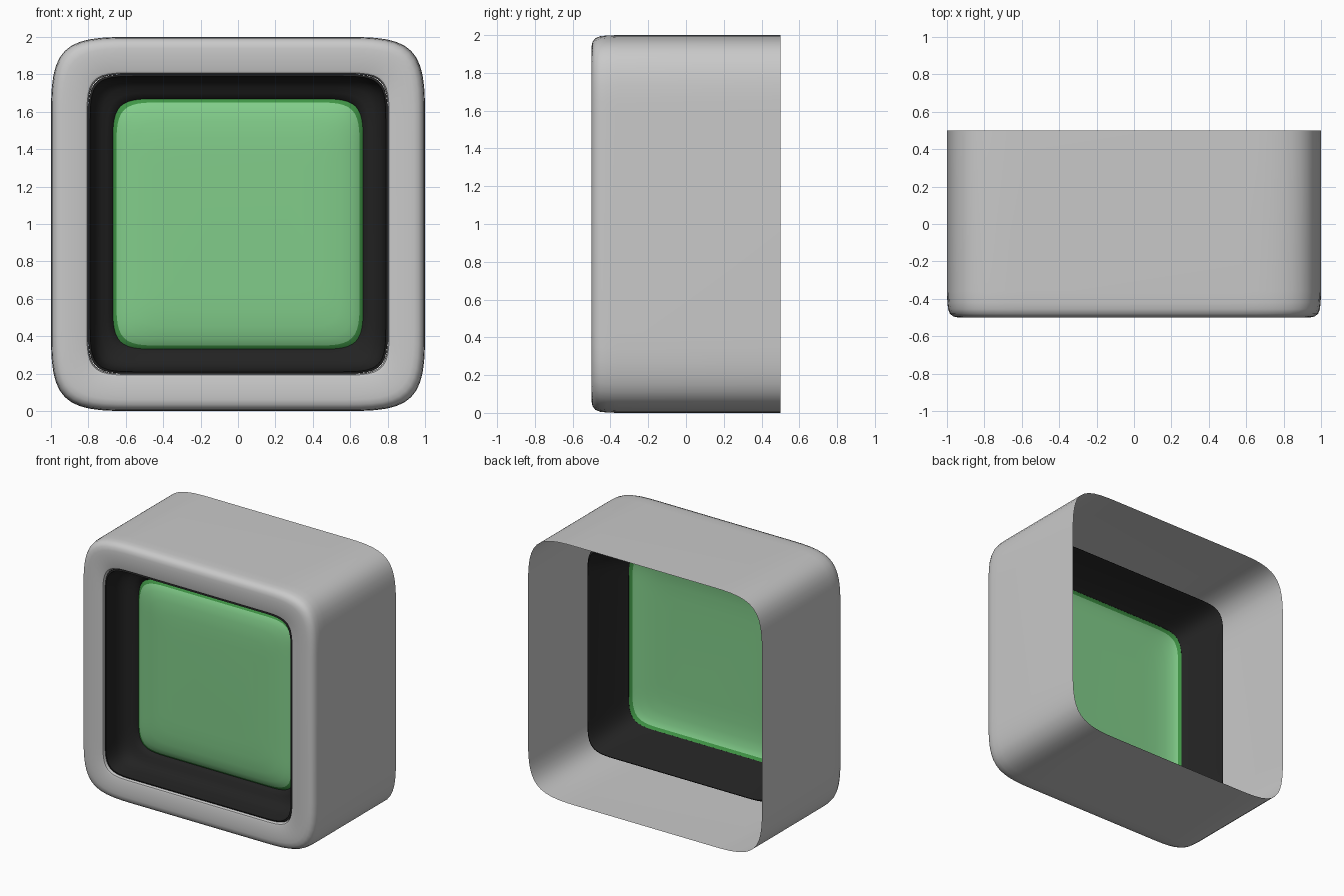
import bpy, bmesh, math

if "Cube" in bpy.data.objects:
    bpy.data.objects.remove(bpy.data.objects["Cube"])


def material(name, rgb):
    m = bpy.data.materials.new(name)
    m.diffuse_color = (*rgb, 1)
    m.use_nodes = True
    m.node_tree.nodes["Principled BSDF"].inputs["Base Color"].default_value = m.diffuse_color
    return m


GREY = material("grey casing", (0.585, 0.585, 0.585))
BLACK = material("black bezel", (0.016, 0.016, 0.016))
GREEN = material("light green screen", (0.222, 0.61, 0.254))
DARK_GREEN = material("dark green edge", (0.05, 0.30, 0.06))
SEG = 12


def squircle(half, corner):
    """Square outline (x, z) with softly curved corners, counter-clockwise from the front."""
    pts = []
    for q in range(4):
        ca, sa = round(math.cos(q * math.pi / 2)), round(math.sin(q * math.pi / 2))
        for i in range(SEG + 1):
            t = i / SEG
            x = half - corner * t ** 2.5
            z = half - corner * (1 - t) ** 2.5
            pts.append((x * ca - z * sa, x * sa + z * ca))
    return pts


def loft(name, rings, mats, closed=False, cap=False, mat_rule=None):
    """Bridge square rings given as (half size, y, corner length)."""
    bm = bmesh.new()
    loops = [[bm.verts.new((x, y, z + 1)) for x, z in squircle(h, c)] for h, y, c in rings]
    pairs = list(zip(loops, loops[1:]))
    if closed:
        pairs.append((loops[-1], loops[0]))
    for k, (a, b) in enumerate(pairs):
        n = len(a)
        for i in range(n):
            j = (i + 1) % n
            f = bm.faces.new((a[i], a[j], b[j], b[i]))
            f.material_index = mat_rule(k) if mat_rule else 0
    if cap:
        f = bm.faces.new(loops[-1])
        f.material_index = len(mats) - 1
    me = bpy.data.meshes.new(name)
    bm.to_mesh(me)
    bm.free()
    for m in mats:
        me.materials.append(m)
    ob = bpy.data.objects.new(name, me)
    bpy.context.collection.objects.link(ob)
    bpy.ops.object.select_all(action='DESELECT')
    ob.select_set(True)
    bpy.context.view_layer.objects.active = ob
    bpy.ops.object.shade_smooth_by_angle(angle=math.radians(40))
    return ob


# Thin casing, open at the back, with a soft front rim and a short inner lip
loft("casing", [
    (1.0, 0.5, 0.42), (1.0, -0.36, 0.42), (0.998, -0.42, 0.42), (0.994, -0.455, 0.42),
    (0.984, -0.48, 0.41), (0.965, -0.495, 0.40), (0.94, -0.5, 0.38), (0.91, -0.5, 0.34),
    (0.82, -0.5, 0.25), (0.808, -0.495, 0.23), (0.802, -0.482, 0.22), (0.80, -0.45, 0.22)],
    [GREY])

# Black ring that narrows to the screen from both front and back
loft("bezel", [
    (0.80, 0.06, 0.23), (0.80, -0.48, 0.23), (0.79, -0.485, 0.23), (0.78, -0.38, 0.23),
    (0.76, -0.325, 0.23), (0.73, -0.30, 0.23), (0.70, -0.285, 0.23),
    (0.675, -0.27, 0.23), (0.668, -0.255, 0.23), (0.675, -0.24, 0.23),
    (0.70, -0.21, 0.23), (0.775, 0.05, 0.23), (0.787, 0.075, 0.23)],
    [BLACK], closed=True)

# Bulging screen with a darker edge band
loft("screen", [
    (0.678, -0.25, 0.23), (0.665, -0.262, 0.23), (0.65, -0.274, 0.23), (0.61, -0.29, 0.22),
    (0.55, -0.302, 0.20), (0.46, -0.308, 0.18), (0.36, -0.31, 0.16)],
    [DARK_GREEN, GREEN], cap=True, mat_rule=lambda k: 0 if k < 2 else 1)
